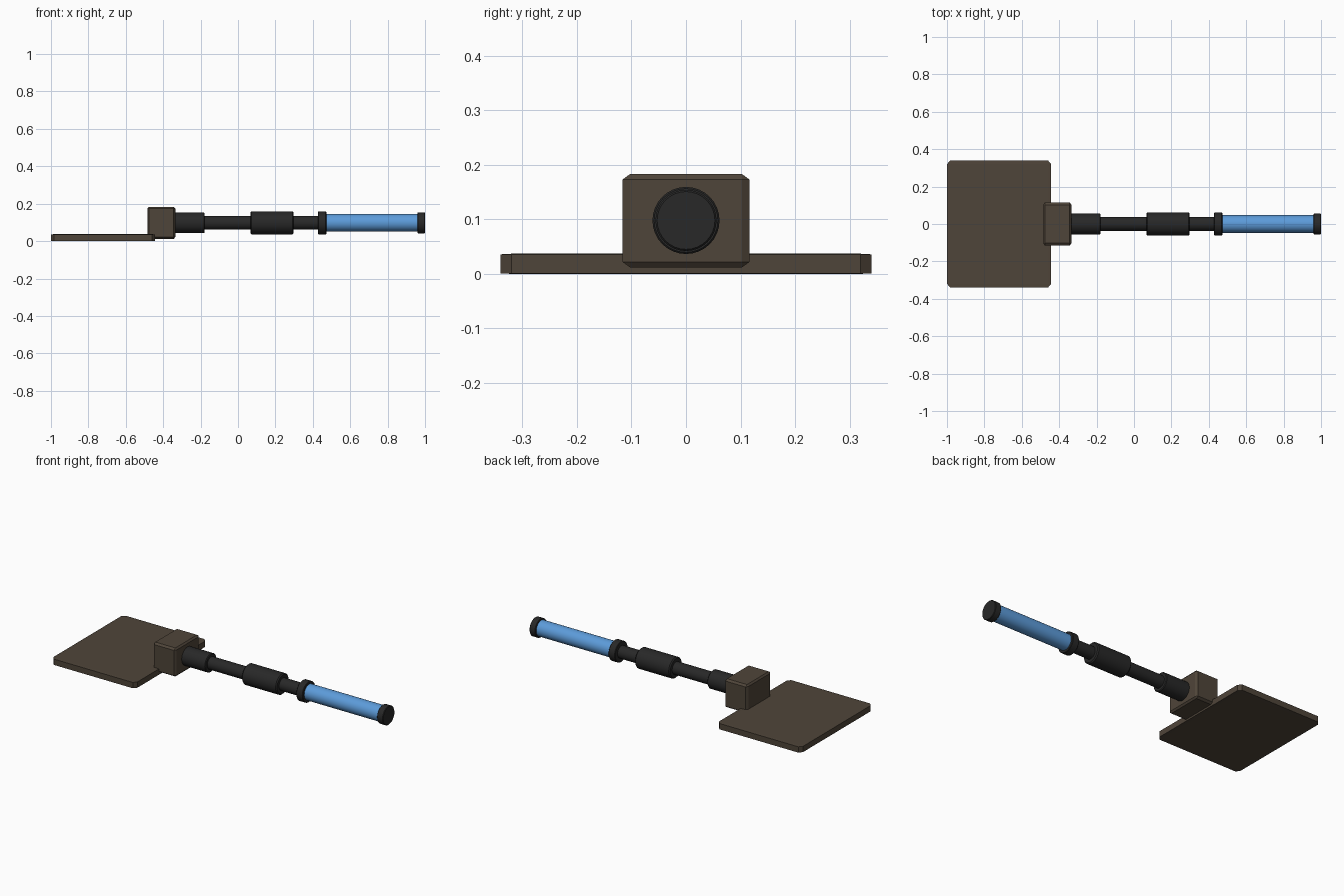
import bpy, bmesh, math

if "Cube" in bpy.data.objects:
    bpy.data.objects.remove(bpy.data.objects["Cube"])

AXIS_Z = 0.098


def material(name, rgb):
    m = bpy.data.materials.new(name)
    m.diffuse_color = (*rgb, 1.0)
    m.use_nodes = True
    m.node_tree.nodes["Principled BSDF"].inputs["Base Color"].default_value = m.diffuse_color
    return m


BROWN = material("dark brown", (0.078, 0.059, 0.041))
BLACK = material("soft black", (0.021, 0.021, 0.021))
BLUE = material("sky blue", (0.108, 0.33, 0.70))


def finish(bm, name, mat):
    bmesh.ops.recalc_face_normals(bm, faces=bm.faces)
    me = bpy.data.meshes.new(name)
    bm.to_mesh(me)
    bm.free()
    me.materials.append(mat)
    ob = bpy.data.objects.new(name, me)
    bpy.context.collection.objects.link(ob)
    return ob


def chamfered_box(name, lo, hi, bevel, mat):
    """Unit cube, chamfered, then stretched between two corners."""
    bm = bmesh.new()
    bmesh.ops.create_cube(bm, size=1)
    bmesh.ops.bevel(bm, geom=bm.edges[:], offset=bevel, segments=1, affect='EDGES')
    for v in bm.verts:
        v.co = [(a + b) / 2 + c * (b - a) for a, b, c in zip(lo, hi, v.co)]
    return finish(bm, name, mat)


def tube(name, x0, x1, r, mat, chamfer=0.0, sides=32):
    """Solid cylinder along x with chamfered ends."""
    bm = bmesh.new()
    profile = [(x0, r - chamfer), (x0 + chamfer, r), (x1 - chamfer, r), (x1, r - chamfer)]
    if not chamfer:
        profile = [(x0, r), (x1, r)]
    rings = []
    for x, rad in profile:
        rings.append([bm.verts.new((x, rad * math.cos(2 * math.pi * i / sides),
                                    AXIS_Z + rad * math.sin(2 * math.pi * i / sides)))
                      for i in range(sides)])
    for a, b in zip(rings, rings[1:]):
        for i in range(sides):
            j = (i + 1) % sides
            bm.faces.new((a[i], a[j], b[j], b[i]))
    bm.faces.new(rings[0])
    bm.faces.new(rings[-1])
    ob = finish(bm, name, mat)
    bpy.ops.object.select_all(action='DESELECT')
    ob.select_set(True)
    bpy.context.view_layer.objects.active = ob
    bpy.ops.object.shade_smooth_by_angle(angle=math.radians(30))
    return ob


# flat paddle plate and the block that joins it to the shaft
chamfered_box("plate", (-1.0, -0.34, 0.0), (-0.443, 0.34, 0.037), 0.03, BROWN)
chamfered_box("socket_block", (-0.485, -0.116, 0.012), (-0.335, 0.116, 0.183), 0.057, BROWN)

# shaft and its thicker sleeves
tube("shaft", -0.34, 0.45, 0.037, BLACK)
tube("socket_collar", -0.345, -0.178, 0.055, BLACK, 0.004)
tube("middle_sleeve", 0.066, 0.298, 0.0615, BLACK, 0.006)

# blue handle between a ring and an end cap
tube("handle_ring", 0.428, 0.472, 0.0615, BLACK, 0.003)
tube("handle_grip", 0.46, 0.97, 0.047, BLUE)
tube("end_cap", 0.96, 1.0, 0.056, BLACK, 0.003)
